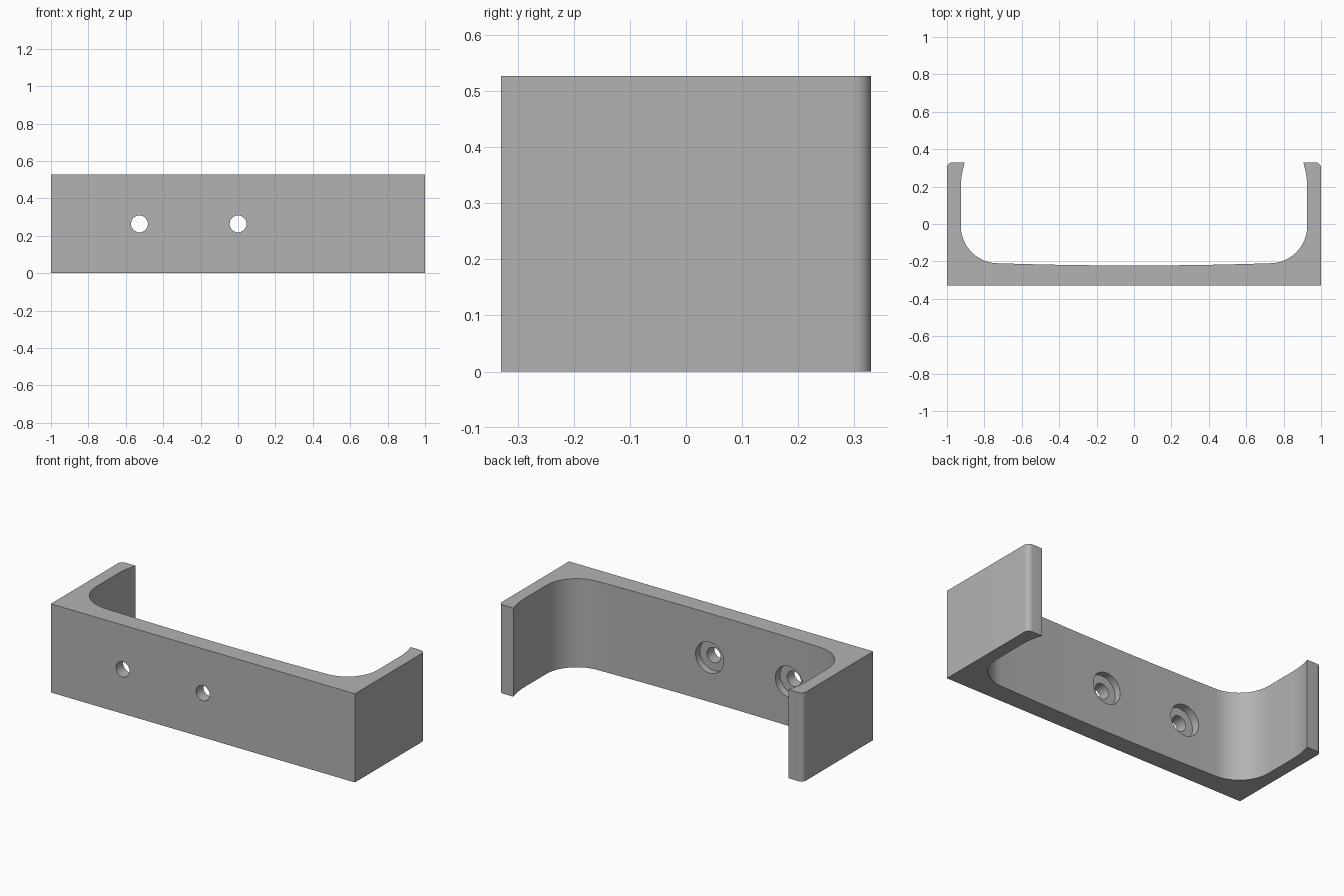
import bpy, bmesh, math
from mathutils import Matrix

if "Cube" in bpy.data.objects:
    bpy.data.objects.remove(bpy.data.objects["Cube"])

HEIGHT = 0.527
DEPTH = 0.33
grey = bpy.data.materials.new("mid grey")
grey.diffuse_color = (0.45, 0.45, 0.45, 1)
grey.use_nodes = True
grey.node_tree.nodes["Principled BSDF"].inputs["Base Color"].default_value = grey.diffuse_color


def arc(cx, cy, r, a0, a1, n):
    return [(cx + r * math.cos(math.radians(a0 + (a1 - a0) * i / n)),
             cy + r * math.sin(math.radians(a0 + (a1 - a0) * i / n))) for i in range(n + 1)]


# Right half of the bracket outline: outer wall, rounded tip, lip, inner corner, bowed back
half = [(1.0, -DEPTH)]
half += arc(0.97, DEPTH - 0.03, 0.03, 0, 90, 8)
half += [(0.905, DEPTH)]
half += [(0.926 - 0.021 * (i / 6) ** 2, 0.19 + 0.14 * i / 6) for i in range(5, -1, -1)]
half += arc(0.726, -0.01, 0.2, 0, -86, 20)
half += [(x, -0.222 + 0.0125 * (x / 0.74) ** 2) for x in (0.6, 0.45, 0.3, 0.15)]
outline = half + [(0, -0.222)] + [(-x, y) for x, y in reversed(half)]

# Bracket body extruded upwards
bm = bmesh.new()
base = bm.faces.new([bm.verts.new((x, y, 0)) for x, y in outline])
top = bmesh.ops.extrude_face_region(bm, geom=[base])["geom"]
bmesh.ops.translate(bm, vec=(0, 0, HEIGHT), verts=[v for v in top if isinstance(v, bmesh.types.BMVert)])
bmesh.ops.recalc_face_normals(bm, faces=bm.faces)
mesh = bpy.data.meshes.new("wall_bracket")
bm.to_mesh(mesh)
bm.free()
bracket = bpy.data.objects.new("wall_bracket", mesh)
bpy.context.collection.objects.link(bracket)
mesh.materials.append(grey)


# Stepped screw holes: narrow through bore and wide recess from the inside
def cut_hole(name, x, radius, y0, y1):
    m = bpy.data.meshes.new(name)
    b = bmesh.new()
    bmesh.ops.create_cone(b, cap_ends=True, segments=40, radius1=radius, radius2=radius, depth=y1 - y0,
                          matrix=Matrix.Translation((x, (y0 + y1) / 2, HEIGHT / 2))
                          @ Matrix.Rotation(math.pi / 2, 4, 'X'))
    b.to_mesh(m)
    b.free()
    m.materials.append(grey)
    cutter = bpy.data.objects.new(name, m)
    bpy.context.collection.objects.link(cutter)
    mod = bracket.modifiers.new(name, 'BOOLEAN')
    mod.object = cutter
    mod.solver = 'EXACT'
    bpy.context.view_layer.objects.active = bracket
    bpy.ops.object.modifier_apply(modifier=mod.name)
    bpy.data.objects.remove(cutter)


for x in (-0.527, 0.0):
    cut_hole("screw_recess", x, 0.092, -0.262, -0.1)
    cut_hole("screw_bore", x, 0.045, -0.5, -0.1)

# Smooth curves, crisp edges
bpy.ops.object.select_all(action='DESELECT')
bracket.select_set(True)
bpy.context.view_layer.objects.active = bracket
bpy.ops.object.shade_smooth_by_angle(angle=math.radians(30))
